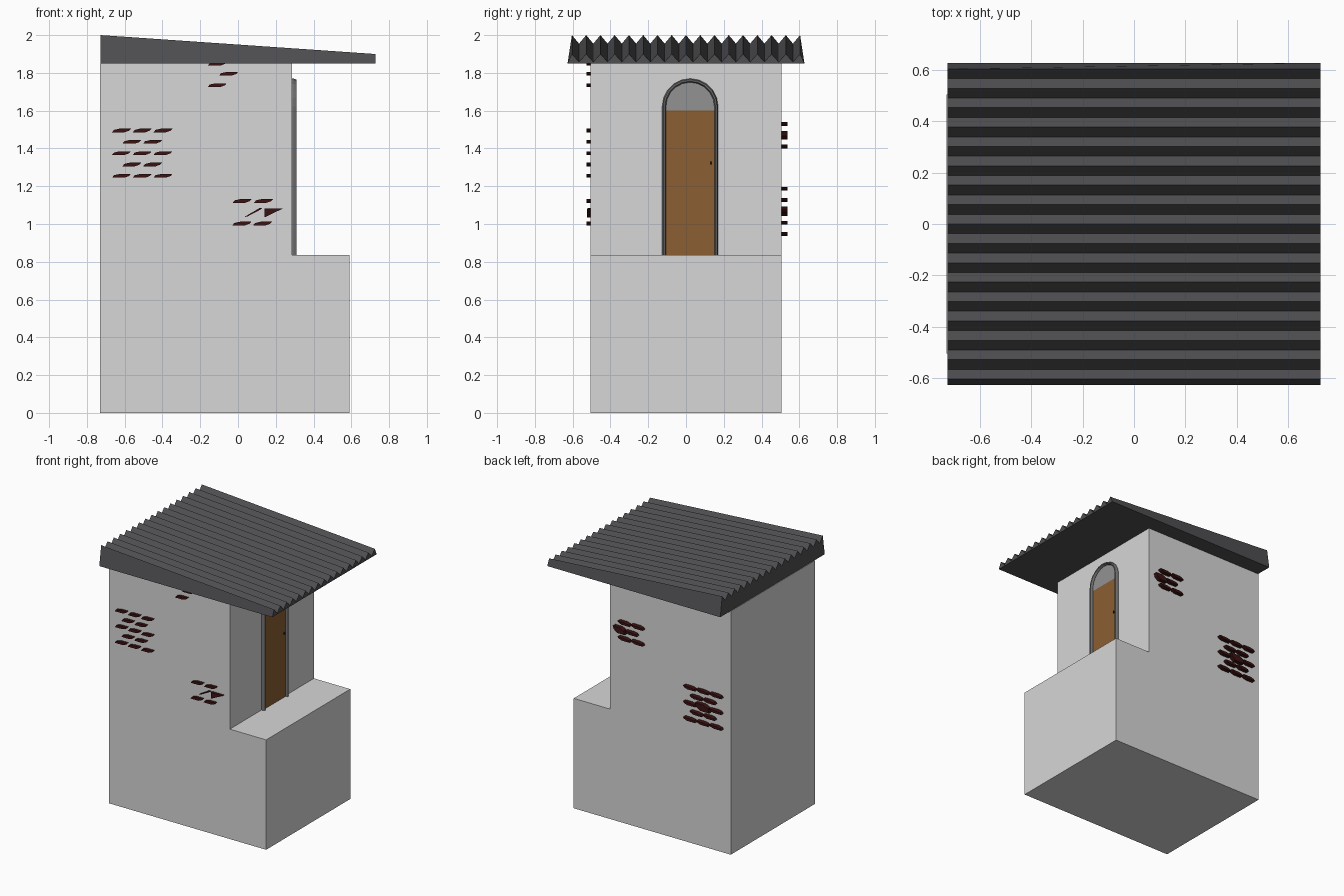
import bpy, bmesh, math

if "Cube" in bpy.data.objects:
    bpy.data.objects.remove(bpy.data.objects["Cube"])


def material(name, r, g, b):
    m = bpy.data.materials.new(name)
    m.diffuse_color = (r, g, b, 1)
    m.use_nodes = True
    m.node_tree.nodes["Principled BSDF"].inputs["Base Color"].default_value = m.diffuse_color
    return m


WALL = material("pale plaster", 0.68, 0.68, 0.68)
ROOF = material("charcoal roof", 0.078, 0.078, 0.084)
BRICK = material("dark red brick", 0.045, 0.006, 0.006)
DOOR = material("brown wood", 0.26, 0.112, 0.032)
FRAME = material("grey stone frame", 0.17, 0.17, 0.175)
FAN = material("grey arch panel", 0.29, 0.29, 0.29)
KNOB = material("black knob", 0.02, 0.02, 0.02)


def loft(name, rings, mat, closed=False):
    """Skin a list of equal closed rings; cap the ends unless the path is closed."""
    bm = bmesh.new()
    vs = [[bm.verts.new(p) for p in ring] for ring in rings]
    n = len(vs[0])
    for a, b in zip(vs, vs[1:]):
        for i in range(n):
            j = (i + 1) % n
            bm.faces.new((a[i], a[j], b[j], b[i]))
    bm.faces.new(vs[0][::-1])
    bm.faces.new(vs[-1])
    bmesh.ops.recalc_face_normals(bm, faces=bm.faces)
    me = bpy.data.meshes.new(name)
    bm.to_mesh(me)
    bm.free()
    me.materials.append(mat)
    ob = bpy.data.objects.new(name, me)
    bpy.context.collection.objects.link(ob)
    return ob


def prism_y(name, pts, y0, y1, mat):
    return loft(name, [[(x, y, z) for x, z in pts] for y in (y0, y1)], mat)


def prism_x(name, pts, x0, x1, mat):
    return loft(name, [[(x, y, z) for y, z in pts] for x in (x0, x1)], mat)


# Body: stepped block with a front porch ledge
STEP_X, STEP_Z = 0.285, 0.835
prism_y("body", [(-0.73, 0), (0.59, 0), (0.59, STEP_Z), (STEP_X, STEP_Z),
                 (STEP_X, 1.85), (-0.73, 1.85)], -0.505, 0.505, WALL)


# Roof: corrugated wedge sloping down towards +x
def roof_ring(x, peak, valley):
    teeth, half = 16, 0.604
    ring = [(x, 0.627, 1.85), (x, -0.627, 1.85)]
    for k in range(2 * teeth + 1):
        ring.append((x, -half + k * half / teeth, valley if k % 2 else peak))
    return ring


loft("corrugated_roof", [roof_ring(-0.727, 2.0, 1.955), roof_ring(0.727, 1.9, 1.858)], ROOF)


# Door with arched top
CY, SPRING, R = 0.022, 1.622, 0.148


def arch(r, segs=10):
    pts = [(CY - r, STEP_Z)]
    pts += [(CY - r * math.cos(math.pi * i / segs), SPRING + r * math.sin(math.pi * i / segs))
            for i in range(segs + 1)]
    return pts + [(CY + r, STEP_Z)]


# (inset from the outer edge, x) cross-section of the frame
section = [(0, 0.275), (0, 0.295), (0.006, 0.31), (0.014, 0.31), (0.02, 0.295), (0.02, 0.275)]
curves = [[(x, y, z) for y, z in arch(R - d)] for d, x in section]
loft("door_frame", list(zip(*curves)), FRAME)

prism_x("arch_panel", [(y, max(z, 1.6)) for y, z in arch(R - 0.015)], 0.28, 0.292, FAN)
prism_x("door", [(CY - 0.13, STEP_Z), (CY + 0.13, STEP_Z), (CY + 0.13, 1.6), (CY - 0.13, 1.6)],
        0.28, 0.293, DOOR)
prism_x("door_knob", [(0.127, 1.315), (0.137, 1.315), (0.137, 1.33), (0.127, 1.33)],
        0.29, 0.303, KNOB)


# Exposed bricks: thin slanted slabs on both side walls
def brick(x, z, side, w=0.1, h=0.02):
    a, b = w / 2, h / 2
    pts = [(-a, -b), (0.3 * a, -b), (0.8 * a, -0.1 * b), (a, b), (-0.2 * a, b), (-0.8 * a, 0.3 * b)]
    depth = 0.527 if side < 0 else 0.537
    prism_y("brick", [(x + u, z + v) for u, v in pts], side * 0.5, side * depth, BRICK)


def patch(xc, zc, side, rows=5, step=0.06):
    """Running bond patch: rows of three and two bricks in turn."""
    for r in range(rows):
        n = 2 if r % 2 else 3
        for i in range(n):
            brick(xc + (i - (n - 1) / 2) * 0.11, zc + ((rows - 1) / 2 - r) * step, side)


# Front wall patches
patch(-0.507, 1.375, -1)
for x, z in [(0.022, 1.122), (0.135, 1.122), (0.02, 1.002), (0.13, 1.002),
             (-0.05, 1.795), (-0.11, 1.735), (-0.11, 1.848)]:
    brick(x, z, -1)
prism_y("broken_brick", [(0.03, 1.035), (0.05, 1.04), (0.13, 1.082), (0.115, 1.085)],
        -0.5, -0.52, BRICK)
prism_y("brick_wedge", [(0.14, 1.035), (0.24, 1.083), (0.14, 1.083)], -0.5, -0.525, BRICK)

# Back wall patches, each with one larger brick
patch(-0.51, 1.067, 1)
brick(-0.51, 1.067, 1, 0.12, 0.05)
for x, z in [(0.15, 1.53), (0.04, 1.53), (0.09, 1.47), (0.15, 1.41), (0.04, 1.41)]:
    brick(x, z, 1)
brick(0.19, 1.47, 1, 0.1, 0.045)
